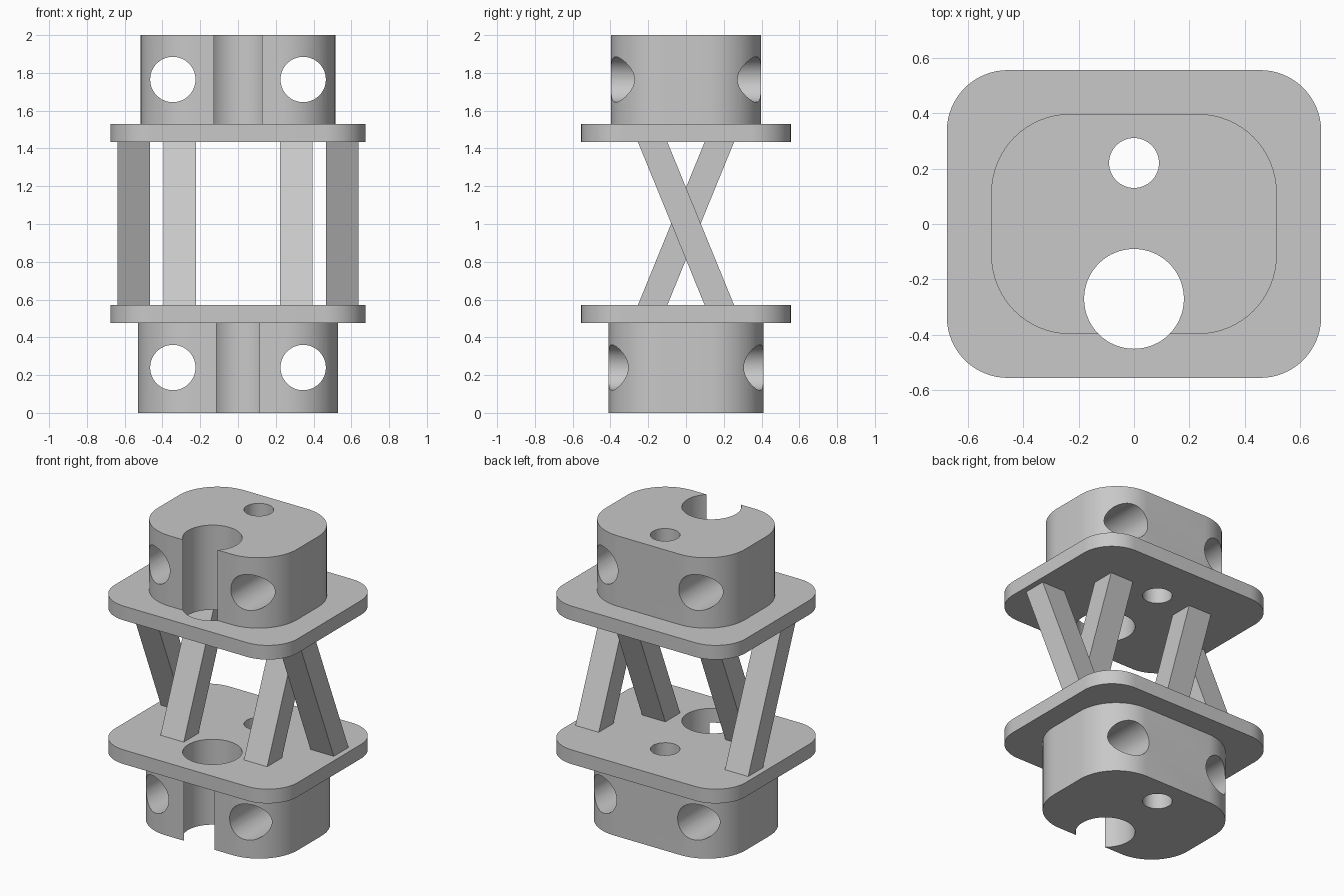
import bpy
import bmesh
from math import cos, sin, pi, radians
from mathutils import Matrix

if "Cube" in bpy.data.objects:
    bpy.data.objects.remove(bpy.data.objects["Cube"], do_unlink=True)

grey = bpy.data.materials.new("plain grey")
grey.use_nodes = True
COLOUR = (0.58, 0.58, 0.58, 1)
grey.diffuse_color = COLOUR
grey.node_tree.nodes["Principled BSDF"].inputs["Base Color"].default_value = COLOUR


def add_object(name, bm):
    bmesh.ops.recalc_face_normals(bm, faces=bm.faces)
    mesh = bpy.data.meshes.new(name)
    bm.to_mesh(mesh)
    bm.free()
    mesh.materials.append(grey)
    obj = bpy.data.objects.new(name, mesh)
    bpy.context.collection.objects.link(obj)
    return obj


def activate(obj):
    bpy.ops.object.select_all(action="DESELECT")
    obj.select_set(True)
    bpy.context.view_layer.objects.active = obj


def loft(name, bottom, top):
    """Solid between two matching outlines."""
    bm = bmesh.new()
    low = [bm.verts.new(p) for p in bottom]
    high = [bm.verts.new(p) for p in top]
    bm.faces.new(low)
    bm.faces.new(high)
    n = len(low)
    for i in range(n):
        j = (i + 1) % n
        bm.faces.new((low[i], low[j], high[j], high[i]))
    return add_object(name, bm)


def rounded_slab(name, hx, hy, radius, z0, z1, steps=16):
    outline = []
    for quarter, (sx, sy) in enumerate([(1, 1), (-1, 1), (-1, -1), (1, -1)]):
        for k in range(steps + 1):
            a = (quarter + k / steps) * pi / 2
            outline.append((sx * (hx - radius) + radius * cos(a),
                            sy * (hy - radius) + radius * sin(a)))
    return loft(name, [(x, y, z0) for x, y in outline], [(x, y, z1) for x, y in outline])


def cylinder(name, radius, depth, location, axis="Z"):
    bm = bmesh.new()
    turn = Matrix.Rotation(pi / 2, 4, "X") if axis == "Y" else Matrix()
    bmesh.ops.create_cone(bm, cap_ends=True, segments=64, radius1=radius, radius2=radius,
                          depth=depth, matrix=Matrix.Translation(location) @ turn)
    obj = add_object(name, bm)
    obj.hide_render = True
    return obj


def drill(obj, cutters):
    activate(obj)
    for cutter in cutters:
        mod = obj.modifiers.new("hole", "BOOLEAN")
        mod.operation = "DIFFERENCE"
        mod.solver = "EXACT"
        mod.object = cutter
        bpy.ops.object.modifier_apply(modifier=mod.name)
    bpy.ops.object.shade_smooth_by_angle(angle=radians(30))


# Vertical holes run through every block and plate
bores = [cylinder("large_bore_cutter", 0.18, 3, (0, -0.27, 1)),
         cylinder("small_bore_cutter", 0.09, 3, (0, 0.22, 1))]
helpers = list(bores)

# Each end: a block drilled front to back, and a wider plate
ENDS = [("lower", 0.53, 0.41, 0, 0.475, 0.475, 0.57, 0.24),
        ("upper", 0.515, 0.397, 1.53, 2, 1.435, 1.53, 1.765)]
for end, hx, hy, z0, z1, p0, p1, hole_z in ENDS:
    cross = [cylinder(end + "_cross_cutter", 0.12, 2, (side * 0.345, 0, hole_z), "Y")
             for side in (-1, 1)]
    helpers += cross
    drill(rounded_slab(end + "_block", hx, hy, 0.285, z0, z1), bores + cross)
    drill(rounded_slab(end + "_plate", 0.675, 0.555, 0.22, p0, p1), bores)

for cutter in helpers:
    bpy.data.objects.remove(cutter, do_unlink=True)

# Slanted struts: inner pair leans back, outer pair leans forward
for side_name, side in (("left", 1), ("right", -1)):
    for place, x, lean in (("inner", 0.308, 1), ("outer", 0.552, -1)):
        def section(y, z):
            return [(side * x + dx, y + dy, z) for dx, dy in
                    ((-0.086, -0.078), (0.086, -0.078), (0.086, 0.078), (-0.086, 0.078))]
        loft(f"{place}_strut_{side_name}", section(-0.177 * lean, 0.57),
             section(0.177 * lean, 1.435))
